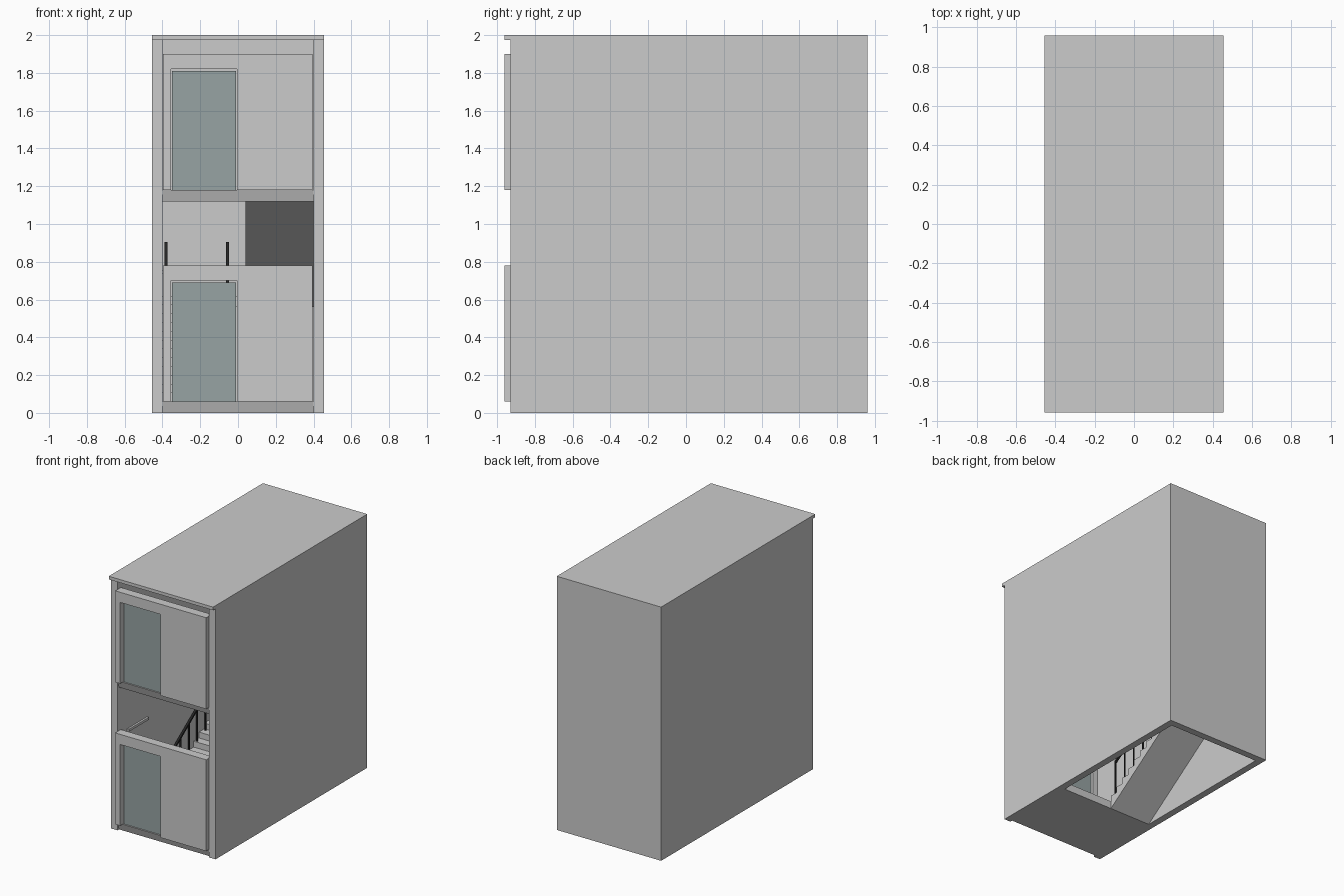
import bpy, bmesh, math
from mathutils import Matrix, Vector

if "Cube" in bpy.data.objects:
    bpy.data.objects.remove(bpy.data.objects["Cube"])


def material(name, rgb):
    m = bpy.data.materials.new(name)
    m.diffuse_color = (*rgb, 1)
    m.use_nodes = True
    m.node_tree.nodes["Principled BSDF"].inputs["Base Color"].default_value = m.diffuse_color
    return m


glass_mat = material("tinted_glass", (0.31, 0.37, 0.37))
black_mat = material("black_metal", (0.02, 0.02, 0.02))


def prism(name, profile, axis, a, b, mat=None):
    """Extrude a 2D profile along an axis from a to b."""
    place = {"x": lambda u, v: (a, u, v),
             "y": lambda u, v: (u, a, v),
             "z": lambda u, v: (u, v, a)}[axis]
    step = Vector([(b - a) * (axis == k) for k in "xyz"])
    bm = bmesh.new()
    face = bm.faces.new([bm.verts.new(place(*p)) for p in profile])
    ext = bmesh.ops.extrude_face_region(bm, geom=[face])["geom"]
    bmesh.ops.translate(bm, vec=step,
                        verts=[g for g in ext if isinstance(g, bmesh.types.BMVert)])
    bmesh.ops.recalc_face_normals(bm, faces=bm.faces)
    me = bpy.data.meshes.new(name)
    bm.to_mesh(me)
    bm.free()
    ob = bpy.data.objects.new(name, me)
    bpy.context.collection.objects.link(ob)
    if mat:
        me.materials.append(mat)
    return ob


def box(name, x, y, z, mat=None):
    return prism(name, [(x[0], y[0]), (x[1], y[0]), (x[1], y[1]), (x[0], y[1])],
                 "z", z[0], z[1], mat)


# Outer dimensions and stair layout
W, IN = 0.455, 0.40
FRONT, BACK, BACK_IN = -0.93, 0.96, 0.905
SLAB, FLOOR = 0.06, 1.12
STEPS = 12
RISE = FLOOR / 2 / STEPS
TREAD = 0.066
Y0 = -0.31
Y1 = Y0 + STEPS * TREAD

# Shell: U-shaped wall plan and roof slab
prism("walls", [(-W, FRONT), (-IN, FRONT), (-IN, BACK_IN), (IN, BACK_IN),
                (IN, FRONT), (W, FRONT), (W, BACK), (-W, BACK)], "z", 0, 1.975)
box("roof", (-W, W), (-0.96, BACK), (1.975, 2.0))

# Each storey: landing, front panel with doorway, glass door
for i, z in enumerate((0, FLOOR), 1):
    t = z + SLAB
    prism(f"landing_{i}", [(FRONT, t), (Y0, t), (Y0, z), (FRONT + 0.02, z)], "x", -IN, IN)
    prism(f"front_panel_{i}",
          [(-0.398, t), (-0.355, t), (-0.355, t + 0.64), (-0.005, t + 0.64),
           (-0.005, t), (0.395, t), (0.395, t + 0.72), (-0.398, t + 0.72)],
          "y", -0.96, -0.89)
    box(f"glass_door_{i}", (-0.35, -0.01), (-0.92, -0.905), (t, t + 0.63), glass_mat)

# Half landing at the back, and a slim ledge on the left wall
box("half_landing", (-IN, IN), (Y1, BACK_IN), (FLOOR / 2, FLOOR / 2 + SLAB))
box("wall_ledge", (-IN, -0.385), (-0.81, -0.56), (0.735, 0.755))


def flight(tag):
    """Stair flight rising to the back, with a railing on each side."""
    prof = [(Y0, 0)]
    for k in range(STEPS):
        y, z = Y0 + k * TREAD, SLAB + (k + 1) * RISE
        prof += [(y, z), (y + TREAD, z)]
    prof.append((Y1, FLOOR / 2))
    parts = [prism(f"stair_flight_{tag}", prof, "x", -IN, -0.04)]
    slope = RISE / TREAD
    for side, x in (("outer", -0.38), ("inner", -0.055)):
        ya, yb, h = Y0 + 0.03, Y1 - 0.03, 0.3
        za = SLAB + RISE + h - 0.02
        zb = za + slope * (yb - ya)
        parts.append(prism(f"handrail_{side}_{tag}",
                           [(ya, za - 0.018), (yb, zb - 0.018), (yb, zb), (ya, za)],
                           "x", x - 0.008, x + 0.008, black_mat))
        n = 8
        for k in range(n):
            y = ya + 0.006 + (yb - ya - 0.012) * k / (n - 1)
            base = SLAB + RISE * (math.floor((y - Y0) / TREAD) + 1)
            parts.append(box(f"baluster_{side}_{tag}_{k + 1}", (x - 0.005, x + 0.005),
                             (y - 0.005, y + 0.005),
                             (base, za + slope * (y - ya) - 0.009), black_mat))
    return parts


# Lower flight, then the upper one turned half way round
flight("lower")
mid = (Y0 + Y1) / 2
turn = (Matrix.Translation((0, mid, FLOOR / 2)) @ Matrix.Rotation(math.pi, 4, "Z")
        @ Matrix.Translation((0, -mid, 0)))
for ob in flight("upper"):
    ob.data.transform(turn)
